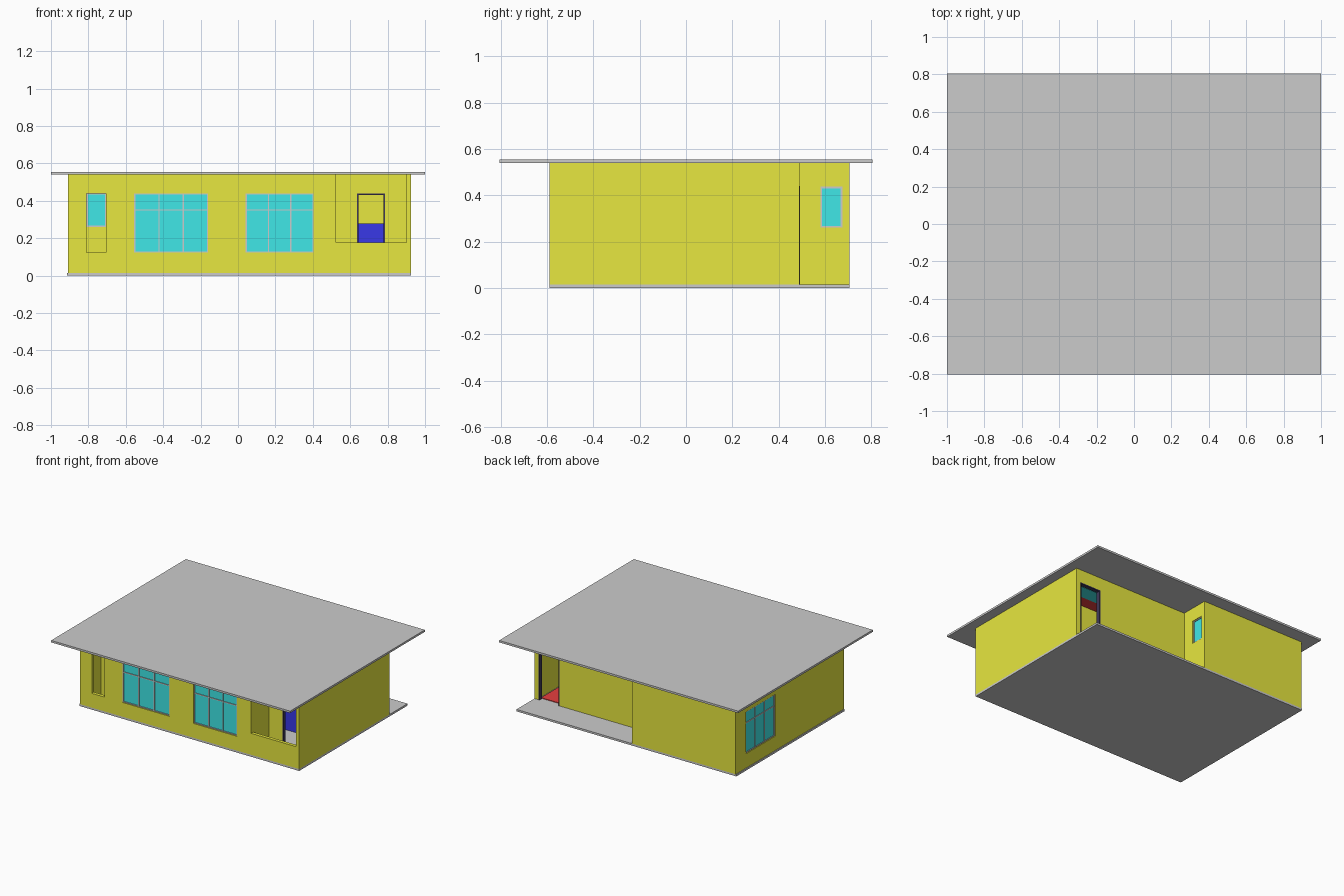
import bpy, bmesh

if "Cube" in bpy.data.objects:
    bpy.data.objects.remove(bpy.data.objects["Cube"])

FLOOR, CEIL, T = 0.015, 0.54, 0.025


def material(name, rgb):
    m = bpy.data.materials.new(name)
    m.diffuse_color = (*rgb, 1)
    m.use_nodes = True
    m.node_tree.nodes["Principled BSDF"].inputs["Base Color"].default_value = m.diffuse_color
    return m


YELLOW = material("yellow_plaster", (0.80, 0.80, 0.05))
CYAN = material("cyan_glass", (0.05, 0.80, 0.80))
BLUE = material("blue_paint", (0.04, 0.04, 0.80))
RED = material("red_paint", (0.80, 0.05, 0.05))
BLACK = material("black_frame", (0.05, 0.04, 0.10))


def finish(name, bm, mat):
    bmesh.ops.recalc_face_normals(bm, faces=bm.faces)
    me = bpy.data.meshes.new(name)
    bm.to_mesh(me)
    bm.free()
    if mat:
        me.materials.append(mat)
    ob = bpy.data.objects.new(name, me)
    bpy.context.collection.objects.link(ob)
    return ob


def boxes(name, items, mat=None):
    """Each item is ((x0, x1), (y0, y1), (z0, z1))."""
    bm = bmesh.new()
    for ranges in items:
        verts = bmesh.ops.create_cube(bm, size=1)["verts"]
        for v in verts:
            v.co = [lo + (c + 0.5) * (hi - lo) for c, (lo, hi) in zip(v.co, ranges)]
    return finish(name, bm, mat)


def place(axis, u, w, v):
    """Along-wall, across-wall and height values in x, y, z order."""
    return (u, w, v) if axis == "x" else (w, u, v)


def wall(name, axis, at, u0, u1, holes=()):
    """Wall of thickness T, starting at `at`, with (u0, u1, z0, z1) holes."""
    us = sorted({u0, u1, *(u for h in holes for u in h[:2])})
    vs = sorted({FLOOR, CEIL, *(v for h in holes for v in h[2:])})
    bm = bmesh.new()
    grid = {(u, v): bm.verts.new(place(axis, u, at, v)) for u in us for v in vs}
    for a, b in zip(us, us[1:]):
        for c, d in zip(vs, vs[1:]):
            mu, mv = (a + b) / 2, (c + d) / 2
            if not any(h[0] < mu < h[1] and h[2] < mv < h[3] for h in holes):
                bm.faces.new([grid[p] for p in ((a, c), (b, c), (b, d), (a, d))])
    bmesh.ops.delete(bm, geom=[v for v in bm.verts if not v.link_faces], context="VERTS")
    ext = bmesh.ops.extrude_face_region(bm, geom=bm.faces[:], use_keep_orig=True)
    moved = [g for g in ext["geom"] if isinstance(g, bmesh.types.BMVert)]
    bmesh.ops.translate(bm, verts=moved, vec=place(axis, 0, T, 0))
    bmesh.ops.recalc_face_normals(bm, faces=bm.faces)
    bmesh.ops.dissolve_limit(bm, angle_limit=0.01, verts=bm.verts, edges=bm.edges)
    return finish(name, bm, YELLOW)


def window(name, axis, at, hole, panes=1, transom=None, bar=0.007):
    """Frame bars and one glass sheet filling a hole in a wall."""
    u0, u1, v0, v1 = hole
    frame, glass = (at + 0.005, at + T - 0.005), (at + 0.010, at + T - 0.010)
    boxes(name + "_glass", [place(axis, (u0, u1), glass, (v0, v1))], CYAN)
    step = (u1 - u0 - bar) / panes
    bars = [((u0 + i * step, u0 + i * step + bar), (v0, v1)) for i in range(panes + 1)]
    levels = [v0, v1 - bar] + ([transom] if transom else [])
    bars += [((u0, u1), (v, v + bar)) for v in levels]
    boxes(name + "_frame", [place(axis, u, frame, v) for u, v in bars])


def door_frame(name, at, hole, bar=0.008):
    u0, u1, v0, v1 = hole
    y = (at - 0.002, at + T + 0.002)
    boxes(name, [((u0, u0 + bar), y, (v0, v1)), ((u1 - bar, u1), y, (v0, v1)),
                 ((u0, u1), y, (v1 - bar, v1))], BLACK)


# Floor slab and roof slab
boxes("floor_slab", [((-0.915, 0.925), (-0.59, 0.705), (0, FLOOR))])
boxes("roof_slab", [((-1, 1), (-0.805, 0.805), (CEIL, 0.555))])

# Openings
front_a, front_b = (-0.555, -0.16, 0.123, 0.44), (0.04, 0.405, 0.123, 0.44)
front_slot = (-0.81, -0.705, 0.123, 0.44)
porch = (0.523, 0.90, 0.177, CEIL)
left_win = (0.23, 0.585, 0.123, 0.44)
side_win = (0.58, 0.675, 0.26, 0.437)
inner_win = (-0.81, -0.705, 0.26, 0.44)
front_door, back_door = (0.635, 0.785, FLOOR, 0.44), (0.715, 0.89, FLOOR, 0.44)

# Outer walls
wall("front_wall", "x", -0.59, -0.91, 0.925, [front_a, front_b, front_slot, porch])
wall("right_wall", "y", 0.90, -0.565, 0.49)
wall("left_wall", "y", -0.91, -0.565, 0.68, [left_win])
wall("back_wall", "x", 0.68, -0.91, -0.04)
wall("terrace_side_wall", "y", -0.065, 0.465, 0.68, [side_win])
wall("terrace_back_wall", "x", 0.465, -0.04, 0.90, [back_door])

# Front porch and inner partitions
wall("porch_side_wall", "y", 0.498, -0.565, -0.35)
wall("porch_back_wall", "x", -0.375, 0.523, 0.90, [front_door])
wall("closet_wall", "x", -0.375, -0.885, -0.60, [inner_win])
wall("middle_partition", "x", 0.10, -0.885, 0.90)

# Windows and door frames
window("front_left_window", "x", -0.59, front_a, 3, 0.347)
window("front_right_window", "x", -0.59, front_b, 3, 0.347)
window("left_window", "y", -0.91, left_win, 3, 0.347)
window("terrace_window", "y", -0.065, side_win)
window("closet_window", "x", -0.375, inner_win)
door_frame("front_door_frame", -0.375, front_door)
door_frame("back_door_frame", 0.465, back_door)

# Coloured interior parts seen through the doors
boxes("hall_cabinet", [((0.45, 0.88), (-0.12, 0.08), (FLOOR, 0.28))], BLUE)
boxes("back_room_floor", [((0.45, 0.89), (0.13, 0.46), (FLOOR, 0.02))], RED)
boxes("ceiling_panel_cyan", [((0.45, 0.89), (0.22, 0.33), (0.53, CEIL))], CYAN)
boxes("ceiling_panel_red", [((0.45, 0.89), (0.13, 0.22), (0.53, CEIL))], RED)
